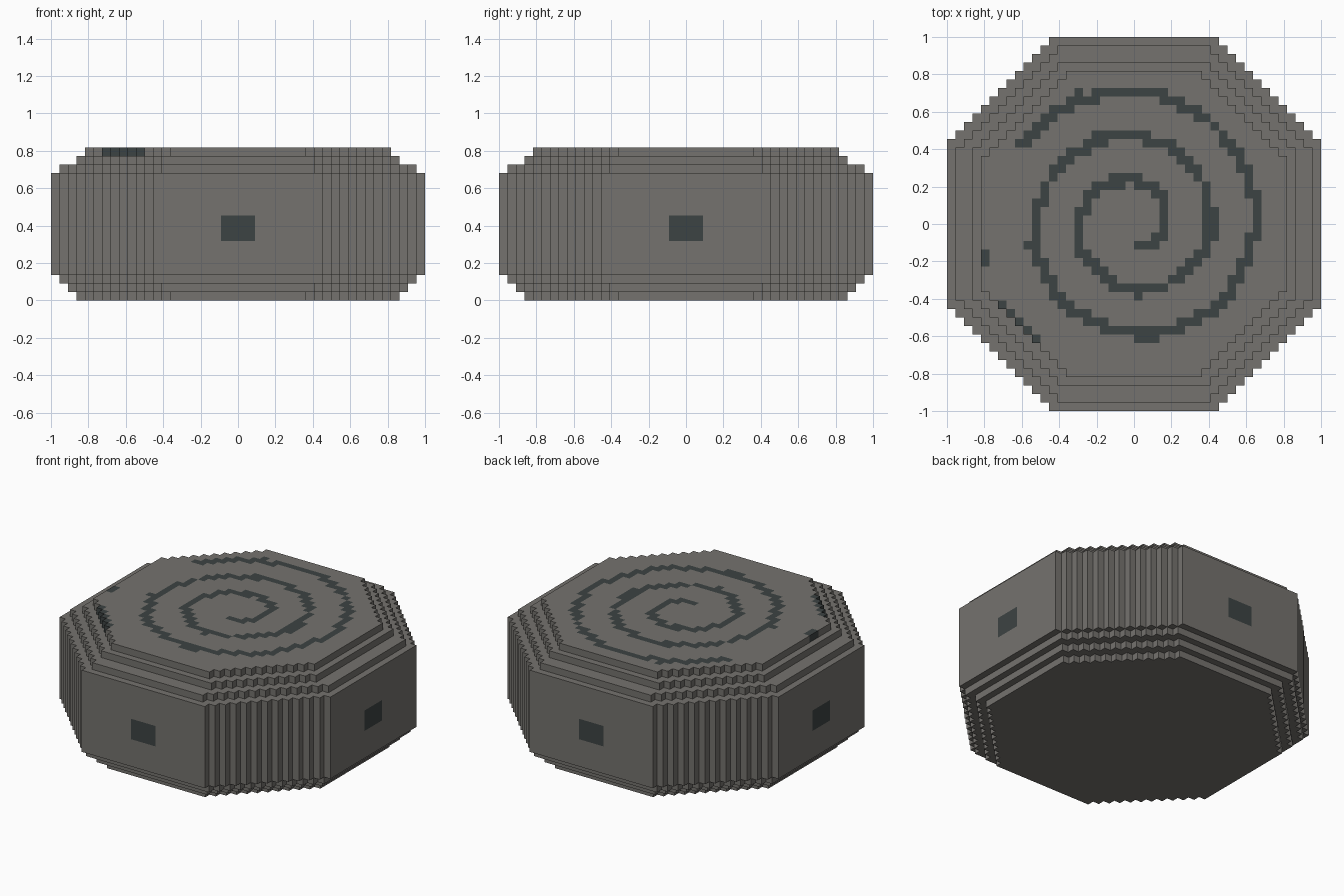
import bpy, math

if "Cube" in bpy.data.objects:
    bpy.data.objects.remove(bpy.data.objects["Cube"])

U = 2 / 44  # block unit

# Flat colours
def material(name, rgb):
    m = bpy.data.materials.new(name)
    m.diffuse_color = (*rgb, 1)
    m.use_nodes = True
    m.node_tree.nodes["Principled BSDF"].inputs["Base Color"].default_value = m.diffuse_color
    return m

STONE, DARK = 0, 1
mats = [material("warm grey stone", (0.178, 0.170, 0.157)),
        material("dark slate", (0.046, 0.056, 0.056))]

# Layers: bottom, top, half width, corner sum (half width + half flat side)
layers = [(0, 1, 19, 27), (1, 2, 20, 29), (2, 3, 21, 31),
          (3, 7, 22, 32), (7, 10, 22, 32), (10, 15, 22, 32),
          (15, 16, 21, 30), (16, 17, 19, 28), (17, 18, 18, 26)]

# Spiral of dark cells on the top layer, three quarter-steps per turn of growth
spiral = set()
for k in range(2401):
    q = 10.6 * k / 2400
    a, r = (q - 1) * math.pi / 2, 2.4 + 1.31 * q
    spiral.add((math.floor(r * math.cos(a)), math.floor(r * math.sin(a))))
# Small chips along the groove and its stepped end on the rim
spiral |= {(-3, 5), (-5, 10), (-7, 15), (-13, -3), (-18, -5), (-18, -4),
           (0, -9), (0, -14), (1, -14), (2, -14)}
spiral |= {(9, j) for j in range(-2, 2)}
spiral |= {(-16 + n, -10 - n) for n in range(5)}

verts, faces, ids = [], [], []

def quad(points, mat=STONE):
    n = len(verts)
    verts.extend((x * U, y * U, z * U) for x, y, z in points)
    faces.append((n, n + 1, n + 2, n + 3))
    ids.append(mat)

def flat(x0, x1, y0, z, up, mat=STONE):
    p = [(x0, y0, z), (x1, y0, z), (x1, y0 + 1, z), (x0, y0 + 1, z)]
    quad(p if up else p[::-1], mat)

def row_width(h, s, j):
    return min(h, s - j) if j <= h else 0

def outline(h, s):
    """Stepped octagon, counter-clockwise in unit steps."""
    f = s - h
    quarter = [(h, y) for y in range(f)]
    for k in range(f, h):
        quarter += [(s - k, k), (s - k - 1, k)]
    quarter += [(x, h) for x in range(f, 0, -1)]
    pts = []
    for _ in range(4):
        pts += quarter
        quarter = [(-y, x) for x, y in quarter]
    return pts

# Side walls, with a dark square in the middle of each flat side
for z0, z1, h, s in layers:
    pts = outline(h, s)
    for (x0, y0), (x1, y1) in zip(pts, pts[1:] + pts[:1]):
        mx, my = (x0 + x1) / 2, (y0 + y1) / 2
        cell = (math.floor(mx - (y1 - y0) / 2), math.floor(my + (x1 - x0) / 2))
        window = z0 == 7 and min(abs(mx), abs(my)) < 2
        groove = z1 == 18 and cell in spiral
        quad([(x0, y0, z0), (x1, y1, z0), (x1, y1, z1), (x0, y0, z1)],
             DARK if window or groove else STONE)

# Underside and the ledges between layers
below = [(0, 0, 0, 0)] + layers[:-1]
for (_, _, h0, s0), (z, _, h1, s1) in zip(below, layers):
    for j in range(1, 23):
        a, b = row_width(h0, s0, j), row_width(h1, s1, j)
        for y in (j - 1, -j):
            if a == b:
                continue
            lo, hi = min(a, b), max(a, b)
            flat(lo, hi, y, z, a > b)
            flat(-hi, -lo, y, z, a > b)

# Top face, cell by cell, carrying the spiral
_, z, h, s = layers[-1]
for y in range(-h, h):
    w = row_width(h, s, y + 1 if y >= 0 else -y)
    for x in range(-w, w):
        flat(x, x + 1, y, z, True, DARK if (x, y) in spiral else STONE)

mesh = bpy.data.meshes.new("stone_block")
mesh.from_pydata(verts, [], faces)
for m in mats:
    mesh.materials.append(m)
mesh.polygons.foreach_set("material_index", ids)
mesh.update()
bpy.context.collection.objects.link(bpy.data.objects.new("stone_block", mesh))
